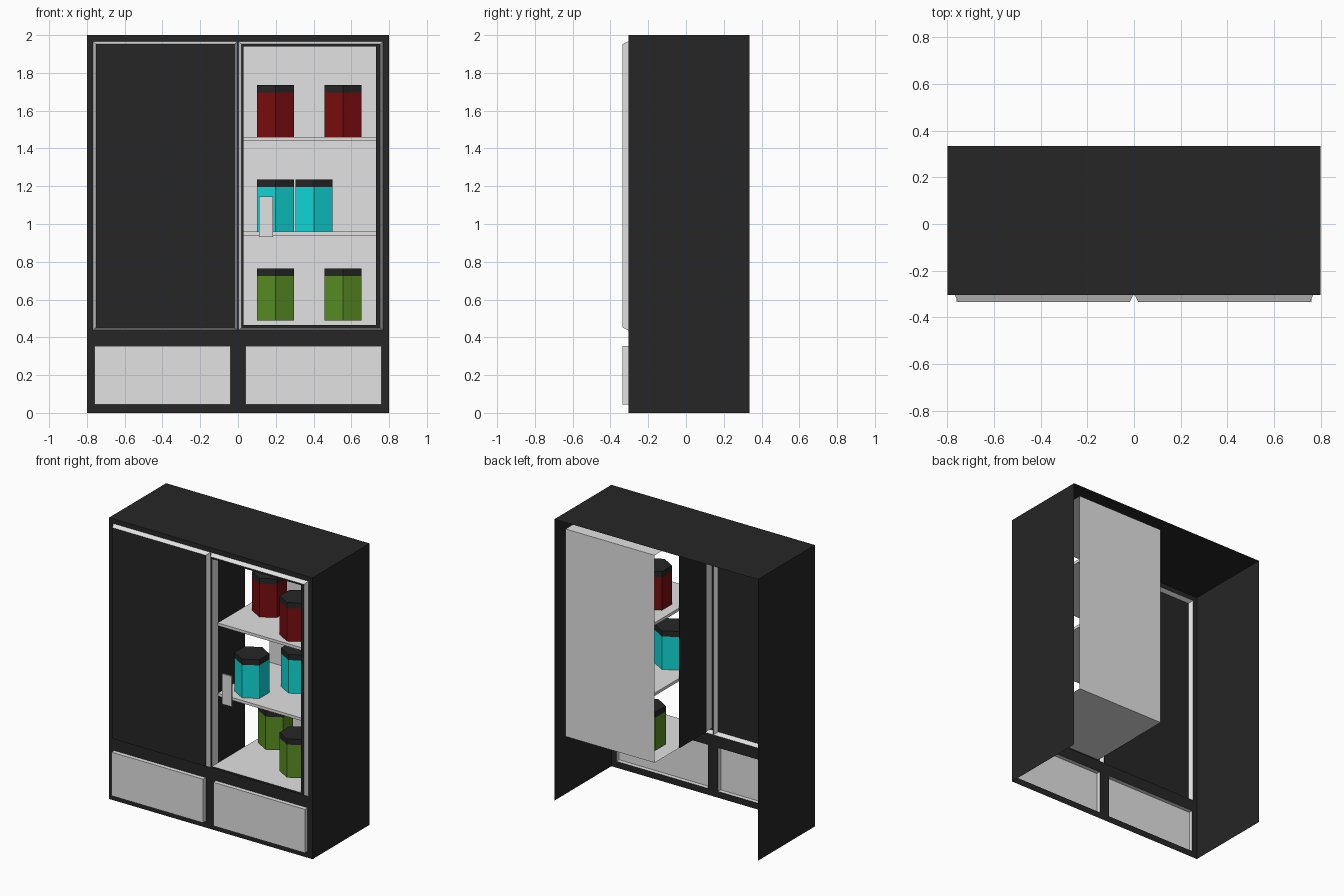
import bpy, bmesh, math

cube = bpy.data.objects.get("Cube")
if cube:
    bpy.data.objects.remove(cube, do_unlink=True)


def material(name, rgb):
    m = bpy.data.materials.new(name)
    m.use_nodes = True
    m.diffuse_color = (*rgb, 1)
    bsdf = next(n for n in m.node_tree.nodes if n.type == 'BSDF_PRINCIPLED')
    bsdf.inputs["Base Color"].default_value = (*rgb, 1)
    return m


DARK = material("charcoal", (0.019, 0.019, 0.019))
GREY = material("light_grey", (0.76, 0.76, 0.76))
RED = material("dark_red", (0.19, 0.004, 0.005))
TEAL = material("teal", (0.005, 0.7, 0.69))
GREEN = material("leaf_green", (0.1, 0.27, 0.017))

FRONT, BACK, PROUD = -0.305, 0.335, -0.335   # depth planes


def finish(bm, name, *mats):
    me = bpy.data.meshes.new(name)
    bm.to_mesh(me)
    bm.free()
    for m in mats:
        me.materials.append(m)
    ob = bpy.data.objects.new(name, me)
    bpy.context.collection.objects.link(ob)
    return ob


def loop(bm, x0, x1, z0, z1, y):
    """Four corners of an upright rectangle facing the front."""
    return [bm.verts.new((x, y, z)) for x, z in ((x0, z0), (x1, z0), (x1, z1), (x0, z1))]


def bridge(bm, a, b, mat=0):
    for i in range(4):
        j = (i + 1) % 4
        bm.faces.new((a[i], a[j], b[j], b[i])).material_index = mat


def quad(bm, pts, mat=0):
    bm.faces.new([bm.verts.new(p) for p in pts]).material_index = mat


def box(name, x0, x1, y0, y1, z0, z1, mat):
    bm = bmesh.new()
    front, back = loop(bm, x0, x1, z0, z1, y0), loop(bm, x0, x1, z0, z1, y1)
    bm.faces.new(front)
    bm.faces.new(back[::-1])
    bridge(bm, back, front)
    return finish(bm, name, mat)


# Cabinet shell: sides, top and a face frame with door and drawer openings
bm = bmesh.new()
quad(bm, ((-.8, FRONT, 2), (.8, FRONT, 2), (.8, BACK, 2), (-.8, BACK, 2)))
quad(bm, ((.8, FRONT, 0), (.8, BACK, 0), (.8, BACK, 2), (.8, FRONT, 2)))
quad(bm, ((-.8, BACK, 0), (-.8, FRONT, 0), (-.8, FRONT, 2), (-.8, BACK, 2)))
frame_parts = [(-.8, .8, 0, .045), (-.8, .8, .355, .437), (-.8, .8, 1.967, 2),
               (-.04, .04, .045, .355), (-.003, .003, .437, 1.967)]
for s in (-1, 1):
    frame_parts.append((*sorted((s * .76, s * .8)), .045, .355))
    frame_parts.append((*sorted((s * .767, s * .8)), .437, 1.967))
for x0, x1, z0, z1 in frame_parts:
    bm.faces.new(loop(bm, x0, x1, z0, z1, FRONT))
finish(bm, "cabinet_shell", DARK)

# Drawer fronts: shallow trays open at the back
for side, x0, x1 in (("right", -.76, -.04), ("left", .04, .76)):
    bm = bmesh.new()
    rim, face = loop(bm, x0, x1, .045, .355, FRONT), loop(bm, x0, x1, .045, .355, PROUD)
    bridge(bm, rim, face)
    bm.faces.new(face)
    finish(bm, side + "_drawer_front", GREY)

# Closed door: grey bevelled edge round a dark panel
bm = bmesh.new()
rim = loop(bm, -.767, -.003, .437, 1.967, FRONT)
face = loop(bm, -.753, -.019, .452, 1.952, PROUD)
bridge(bm, rim, face, 1)
bm.faces.new(face)
finish(bm, "closed_door", DARK, GREY)

# Display door frame: bevelled edge, dark front ring and grey inner reveal
bm = bmesh.new()
rim = loop(bm, .003, .767, .437, 1.967, FRONT)
ring = loop(bm, .019, .753, .452, 1.952, PROUD)
hole = loop(bm, .03, .73, .465, 1.94, PROUD)
reveal = loop(bm, .03, .73, .465, 1.94, -.27)
bridge(bm, rim, ring, 1)
bridge(bm, ring, hole, 0)
bridge(bm, hole, reveal, 1)
finish(bm, "display_door_frame", DARK, GREY)

# Display compartment: floor, back and ceiling in one folded sheet
profile = [(-.27, .465), (.31, .465), (.31, 1.94), (-.27, 1.94)]
bm = bmesh.new()
rows = [[bm.verts.new((x, y, z)) for x in (.03, .73)] for y, z in profile]
for a, b in zip(rows, rows[1:]):
    bm.faces.new((a[0], a[1], b[1], b[0]))
finish(bm, "display_compartment", GREY)

# Dark half-depth side panels of the compartment
for side, x0 in (("right", .026), ("left", .73)):
    box(side + "_side_panel", x0, x0 + .004, -.27, .034, .465, 1.94, DARK)

# Shelves and door handle
for name, z in (("lower_shelf", .94), ("upper_shelf", 1.44)):
    box(name, .03, .73, -.27, .31, z, z + .02, GREY)
box("door_handle", .11, .185, PROUD, -.325, .93, 1.145, GREY)


# Six-sided jars with dark lids
def prism(name, x, y, z0, z1, mat):
    bm = bmesh.new()
    ring = [(x + .1126 * math.cos(math.radians(30 + 60 * k)),
             y + .1126 * math.sin(math.radians(30 + 60 * k))) for k in range(6)]
    base = bm.faces.new([bm.verts.new((px, py, z0)) for px, py in ring])
    top = bmesh.ops.extrude_face_region(bm, geom=[base])["geom"]
    for v in top:
        if isinstance(v, bmesh.types.BMVert):
            v.co.z = z1
    if base.is_valid is False or len(bm.faces) < 8:
        bm.faces.new([v for v in bm.verts if v.co.z == z0][:6])
    bmesh.ops.recalc_face_normals(bm, faces=bm.faces)
    finish(bm, name, mat)


jars = [("red_jar_back", .198, .07, 1.46, RED), ("red_jar_front", .555, -.13, 1.46, RED),
        ("teal_jar_front", .198, -.125, .96, TEAL), ("teal_jar_back", .402, .105, .96, TEAL),
        ("green_jar_back", .198, .14, .49, GREEN), ("green_jar_front", .555, -.13, .49, GREEN)]
for name, x, y, z, mat in jars:
    prism(name, x, y, z, z + .235, mat)
    prism(name + "_lid", x, y, z + .235, z + .275, DARK)
